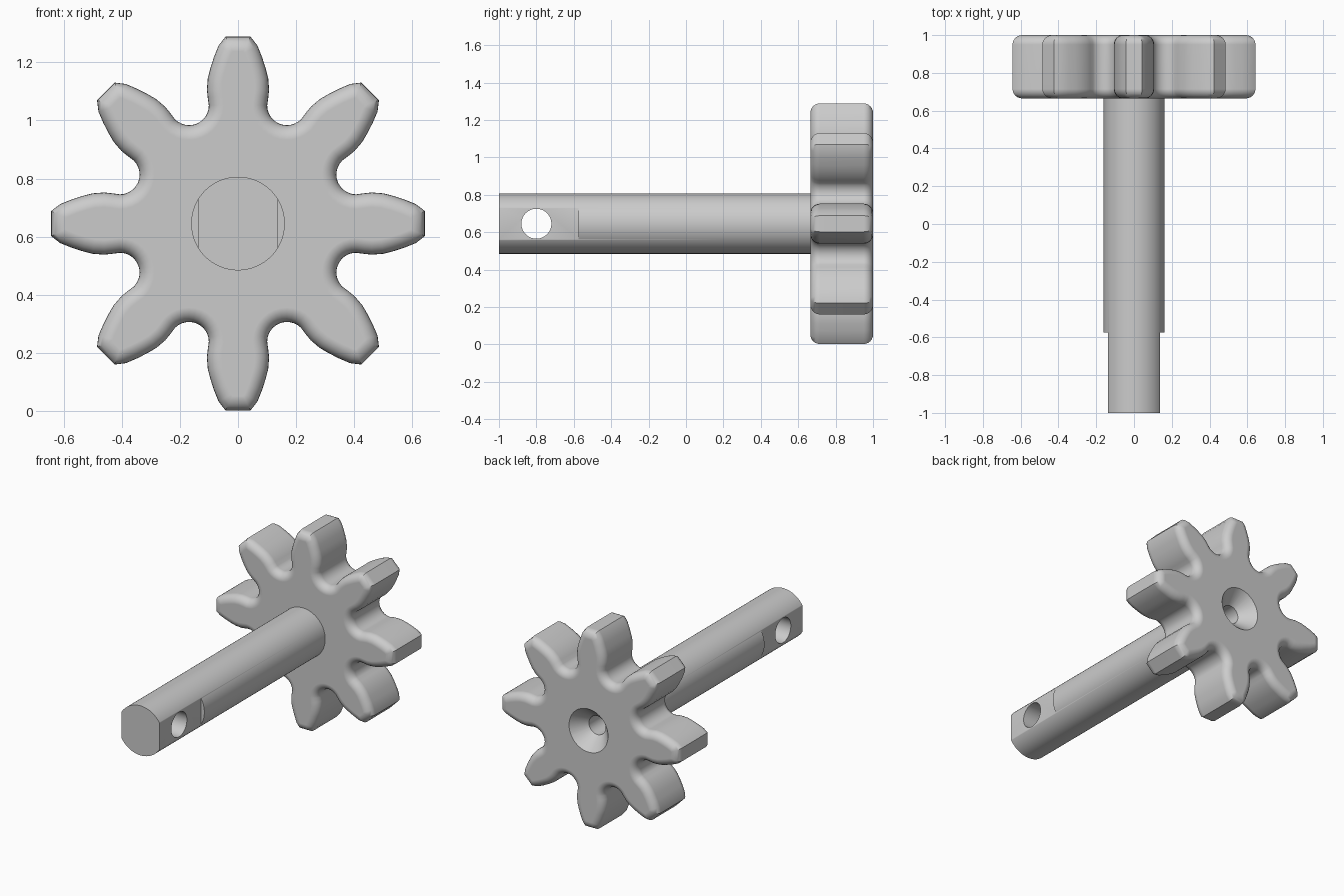
import bpy, bmesh, math
from mathutils import Matrix, Vector

if "Cube" in bpy.data.objects:
    bpy.data.objects.remove(bpy.data.objects["Cube"])

AXIS_Z = 0.645
TEETH = 8
FRONT, BACK = 0.665, 1.0
ROUND = 0.05

grey = bpy.data.materials.new("plain_grey")
grey.use_nodes = True
grey.diffuse_color = (0.6, 0.6, 0.6, 1)
grey.node_tree.nodes["Principled BSDF"].inputs["Base Color"].default_value = (0.6, 0.6, 0.6, 1)


def make_object(name, bm):
    bmesh.ops.recalc_face_normals(bm, faces=bm.faces[:])
    mesh = bpy.data.meshes.new(name)
    bm.to_mesh(mesh)
    bm.free()
    mesh.materials.append(grey)
    obj = bpy.data.objects.new(name, mesh)
    bpy.context.collection.objects.link(obj)
    return obj


def rod(name, axis, start, end, r1, r2, across=0.0, sides=64):
    """Round bar or cone along x or y, from start to end, at axle height."""
    bm = bmesh.new()
    bmesh.ops.create_cone(bm, cap_ends=True, segments=sides, radius1=r1, radius2=r2, depth=end - start)
    mid = (start + end) / 2
    if axis == "y":
        turn, place = Matrix.Rotation(-math.pi / 2, 4, "X"), (across, mid, AXIS_Z)
    else:
        turn, place = Matrix.Rotation(math.pi / 2, 4, "Y"), (mid, across, AXIS_Z)
    bm.transform(Matrix.Translation(place) @ turn)
    return make_object(name, bm)


def block(name, centre, size):
    bm = bmesh.new()
    bmesh.ops.create_cube(bm, size=1)
    bm.transform(Matrix.Translation(centre) @ Matrix.Diagonal((*size, 1)))
    return make_object(name, bm)


def activate(obj):
    bpy.ops.object.select_all(action="DESELECT")
    obj.select_set(True)
    bpy.context.view_layer.objects.active = obj


def cut(obj, cutter):
    cutter.hide_render = True
    mod = obj.modifiers.new("cut", "BOOLEAN")
    mod.operation, mod.solver, mod.object = "DIFFERENCE", "EXACT", cutter
    activate(obj)
    bpy.ops.object.modifier_apply(modifier=mod.name)
    bpy.data.objects.remove(cutter)


def smooth(obj):
    activate(obj)
    bpy.ops.object.shade_smooth_by_angle(angle=math.radians(35))
    mod = obj.modifiers.new("even_shading", "WEIGHTED_NORMAL")
    mod.keep_sharp = True


# Gear outline: round valley, bulging flank and chamfered tip, mirrored and repeated
def gear_outline():
    half_pitch = math.pi / TEETH
    valley = Vector((math.sin(half_pitch), math.cos(half_pitch))) * 0.44
    half = []
    for i in range(7):
        a = math.radians(247.5 - 67.5 * i / 6)
        half.append(valley + 0.068 * Vector((math.cos(a), math.sin(a))))
    flank = [(0.104, 0.432), (0.107, 0.46), (0.104, 0.5), (0.095, 0.535),
             (0.083, 0.572), (0.067, 0.612), (0.043, 0.643)]
    half += [Vector(p) for p in flank]
    tooth = half + [Vector((-p.x, p.y)) for p in reversed(half[1:])]
    return [Matrix.Rotation(k * 2 * half_pitch, 2) @ p for k in range(TEETH) for p in tooth]


def inset(points, d):
    result = []
    for i, p in enumerate(points):
        a = (p - points[i - 1]).normalized()
        b = (points[(i + 1) % len(points)] - p).normalized()
        n1, n2 = Vector((-a.y, a.x)), Vector((-b.y, b.x))
        result.append(p + (n1 + n2) * d / (1 + n1.dot(n2)))
    return result


# Gear body: stacked outlines with rounded front and back rims
outline = gear_outline()
steps = [math.pi / 2 * i / 6 for i in range(7)]
levels = [(FRONT + ROUND * (1 - math.sin(a)), ROUND * (1 - math.cos(a))) for a in reversed(steps)]
levels += [(BACK - ROUND * (1 - math.sin(a)), ROUND * (1 - math.cos(a))) for a in steps]
bm = bmesh.new()
rings = [[bm.verts.new((p.x, y, AXIS_Z + p.y)) for p in inset(outline, d)] for y, d in levels]
for lower, upper in zip(rings, rings[1:]):
    for i in range(len(lower)):
        bm.faces.new((lower[i - 1], lower[i], upper[i], upper[i - 1]))
bm.faces.new(rings[0])
bm.faces.new(rings[-1])
gear = make_object("gear", bm)

# Countersunk screw hole in the back of the gear
cut(gear, rod("countersink_cutter", "y", 0.91, 1.01, 0.06, 0.149))
cut(gear, rod("screw_hole_cutter", "y", 0.68, 0.95, 0.06, 0.06))
smooth(gear)

# Shaft with two flats and a cross hole at the free end
shaft = rod("shaft", "y", -1.0, FRONT + 0.005, 0.161, 0.161, sides=96)
for side in (-1, 1):
    cut(shaft, block("flat_cutter", (side * 0.237, -0.875, AXIS_Z), (0.2, 0.6, 0.5)))
cut(shaft, rod("cross_hole_cutter", "x", -0.3, 0.3, 0.08, 0.08, across=-0.8))
smooth(shaft)
